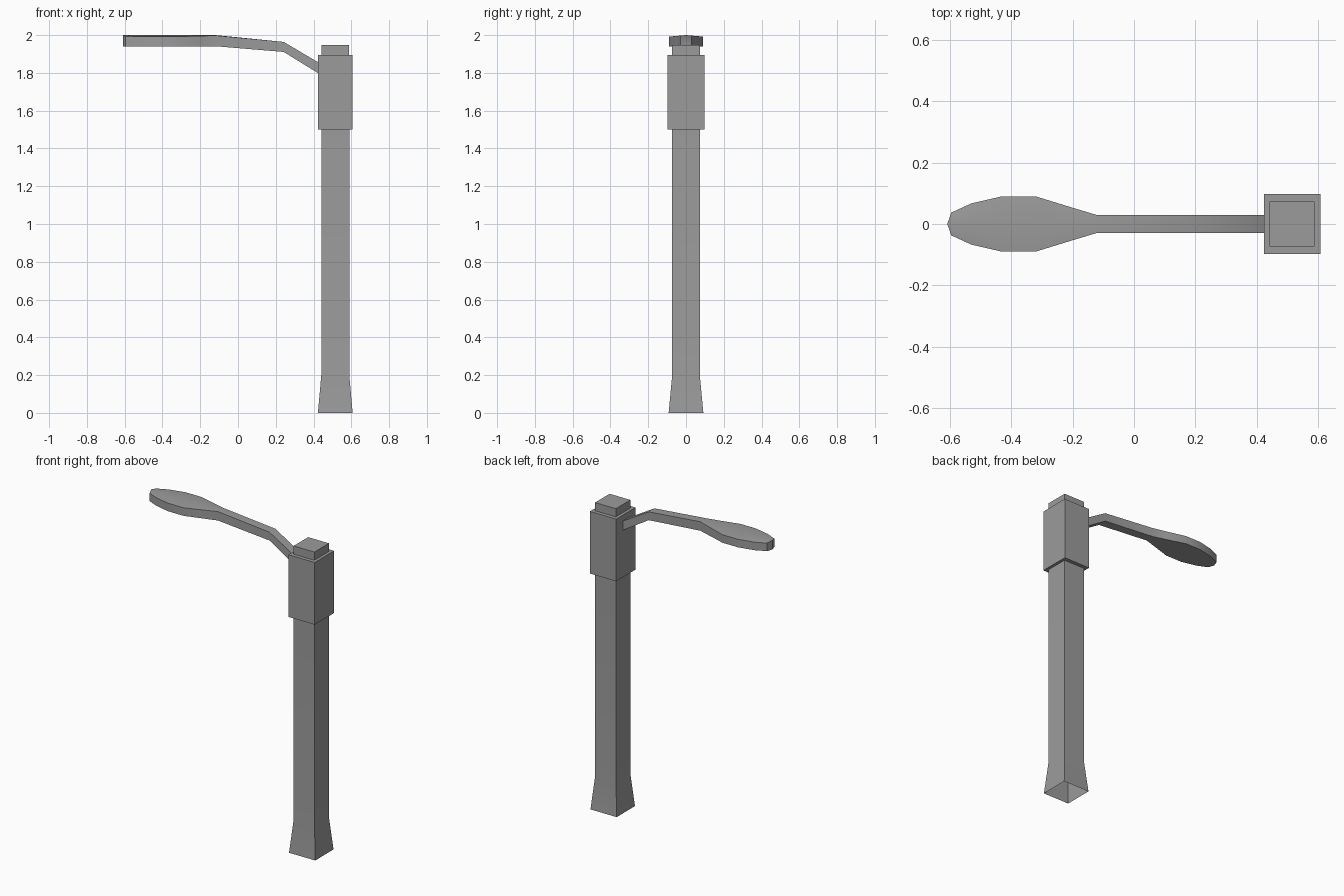
import bpy, bmesh, math

if "Cube" in bpy.data.objects:
    bpy.data.objects.remove(bpy.data.objects["Cube"])

# Dark grey paint
paint = bpy.data.materials.new("dark_grey_paint")
paint.diffuse_color = (0.33, 0.33, 0.33, 1.0)
paint.use_nodes = True
paint.node_tree.nodes["Principled BSDF"].inputs["Base Color"].default_value = paint.diffuse_color


def finish(name, bm):
    bmesh.ops.recalc_face_normals(bm, faces=bm.faces[:])
    mesh = bpy.data.meshes.new(name)
    bm.to_mesh(mesh)
    bm.free()
    mesh.materials.append(paint)
    obj = bpy.data.objects.new(name, mesh)
    bpy.context.collection.objects.link(obj)
    bpy.ops.object.select_all(action='DESELECT')
    obj.select_set(True)
    bpy.context.view_layer.objects.active = obj
    bpy.ops.object.shade_smooth_by_angle(angle=math.radians(30))
    return obj


def loft(bm, rings):
    """Join successive closed rings of points with quads."""
    rings = [[bm.verts.new(p) for p in ring] for ring in rings]
    for a, b in zip(rings, rings[1:]):
        n = len(a)
        for i in range(n):
            j = (i + 1) % n
            bm.faces.new((a[i], a[j], b[j], b[i]))
    return rings


# Square post: flared foot (open underneath), shaft, collar and top stub
POST_X = 0.515
post_profile = [(0.092, 0.092, 0.0), (0.074, 0.073, 0.2), (0.074, 0.073, 1.5),
                (0.092, 0.097, 1.5), (0.092, 0.097, 1.895),
                (0.073, 0.073, 1.895), (0.073, 0.073, 1.947)]
bm = bmesh.new()
rings = loft(bm, [[(POST_X + sx * hx, sy * hy, z)
                   for sx, sy in ((-1, -1), (1, -1), (1, 1), (-1, 1))]
                  for hx, hy, z in post_profile])
bm.faces.new(rings[-1])
finish("lamp_post", bm)

# Bent arm widening into the leaf-shaped lamp head
# (edge x, centre x, half width, top z, bottom z, crown height)
arm_sections = [
    (0.423, 0.423, 0.029, 1.857, 1.799, 0.0),
    (0.242, 0.242, 0.029, 1.964, 1.911, 0.0),
    (-0.12, -0.12, 0.029, 1.998, 1.941, 0.002),
    (-0.20, -0.20, 0.053, 1.995, 1.941, 0.005),
    (-0.32, -0.32, 0.090, 1.992, 1.941, 0.008),
    (-0.43, -0.43, 0.090, 1.992, 1.941, 0.008),
    (-0.53, -0.53, 0.067, 1.992, 1.941, 0.008),
    (-0.595, -0.608, 0.037, 1.992, 1.941, 0.008),
]
bm = bmesh.new()
rings = loft(bm, [[(ex, -w, top), (cx, 0, top + crown), (ex, w, top),
                   (ex, w, bot), (cx, 0, bot), (ex, -w, bot)]
                  for ex, cx, w, top, bot, crown in arm_sections])
# Pointed tip made of two faces
tip = rings[-1]
bm.faces.new((tip[0], tip[1], tip[4], tip[5]))
bm.faces.new((tip[1], tip[2], tip[3], tip[4]))
finish("lamp_arm_and_head", bm)
